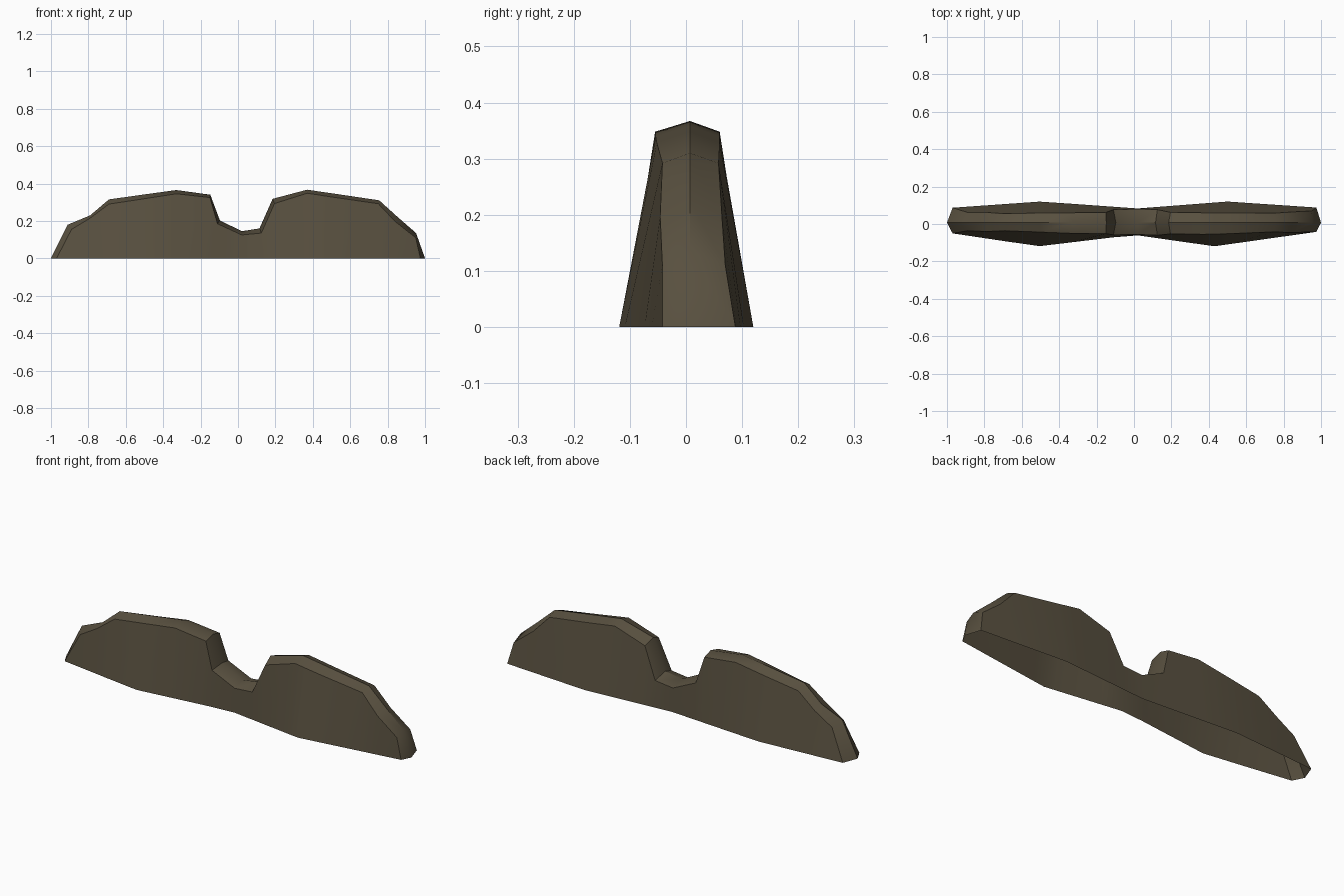
import bpy, bmesh, math

# base outline of the wall: front and back y along x
FRONT = [(-.97, -.05), (-.51, -.119), (0, -.058), (.43, -.119), (.975, -.042)]
BACK = [(-.97, .087), (-.5, .12), (.02, .083), (.5, .12), (.975, .088)]

# stations: shoulder x, shoulder z, shoulder front y, shoulder back y, ridge x, ridge z
STATIONS = [
    (-.97, 0, -.05, .087, -1, 0),
    (-.89, .155, -.036, .062, -.91, .18),
    (-.79, .215, -.04, .062, -.79, .23),
    (-.69, .29, -.036, .055, -.69, .315),
    (-.505, .318, -.043, .059, -.505, .341),
    (-.33, .345, -.05, .06, -.33, .365),
    (-.15, .325, -.052, .062, -.148, .34),
    (-.11, .185, -.058, .077, -.097, .203),
    (.02, .125, -.056, .08, .02, .145),
    (.125, .135, -.06, .077, .115, .16),
    (.195, .293, -.053, .062, .185, .318),
    (.37, .348, -.055, .06, .37, .367),
    (.43, .339, -.054, .06, .43, .358),
    (.5, .328, -.052, .06, .5, .348),
    (.75, .292, -.042, .058, .755, .31),
    (.84, .197, -.046, .064, .85, .224),
    (.95, .11, -.042, .07, .952, .135),
    (.975, 0, -.042, .088, 1, 0),
]


def along(path, x):
    for (x0, y0), (x1, y1) in zip(path, path[1:]):
        if x <= x1:
            return y0 + (y1 - y0) * (x - x0) / (x1 - x0)
    return path[-1][1]


# loft the section through all stations, leaving the underside open
bm = bmesh.new()
rings = []
for sx, sz, yf, yb, rx, rz in STATIONS:
    pts = [(sx, along(FRONT, sx), 0), (sx, yf, sz), (rx, .007, rz),
           (sx, yb, sz), (sx, along(BACK, sx), 0)]
    rings.append([bm.verts.new(p) for p in pts])
for a, b in zip(rings, rings[1:]):
    for i in range(4):
        bm.faces.new((a[i], a[i + 1], b[i + 1], b[i]))
bmesh.ops.remove_doubles(bm, verts=bm.verts, dist=.001)
bmesh.ops.recalc_face_normals(bm, faces=bm.faces)

mesh = bpy.data.meshes.new("broken_wall")
bm.to_mesh(mesh)
bm.free()
wall = bpy.data.objects.new("broken_wall", mesh)
bpy.context.collection.objects.link(wall)

# soft shading over the gentle bends, crisp shoulders
mesh.shade_smooth()
mesh.set_sharp_from_angle(angle=math.radians(35))

mat = bpy.data.materials.new("dark brown stone")
mat.diffuse_color = (.098, .08, .05, 1)
mesh.materials.append(mat)
